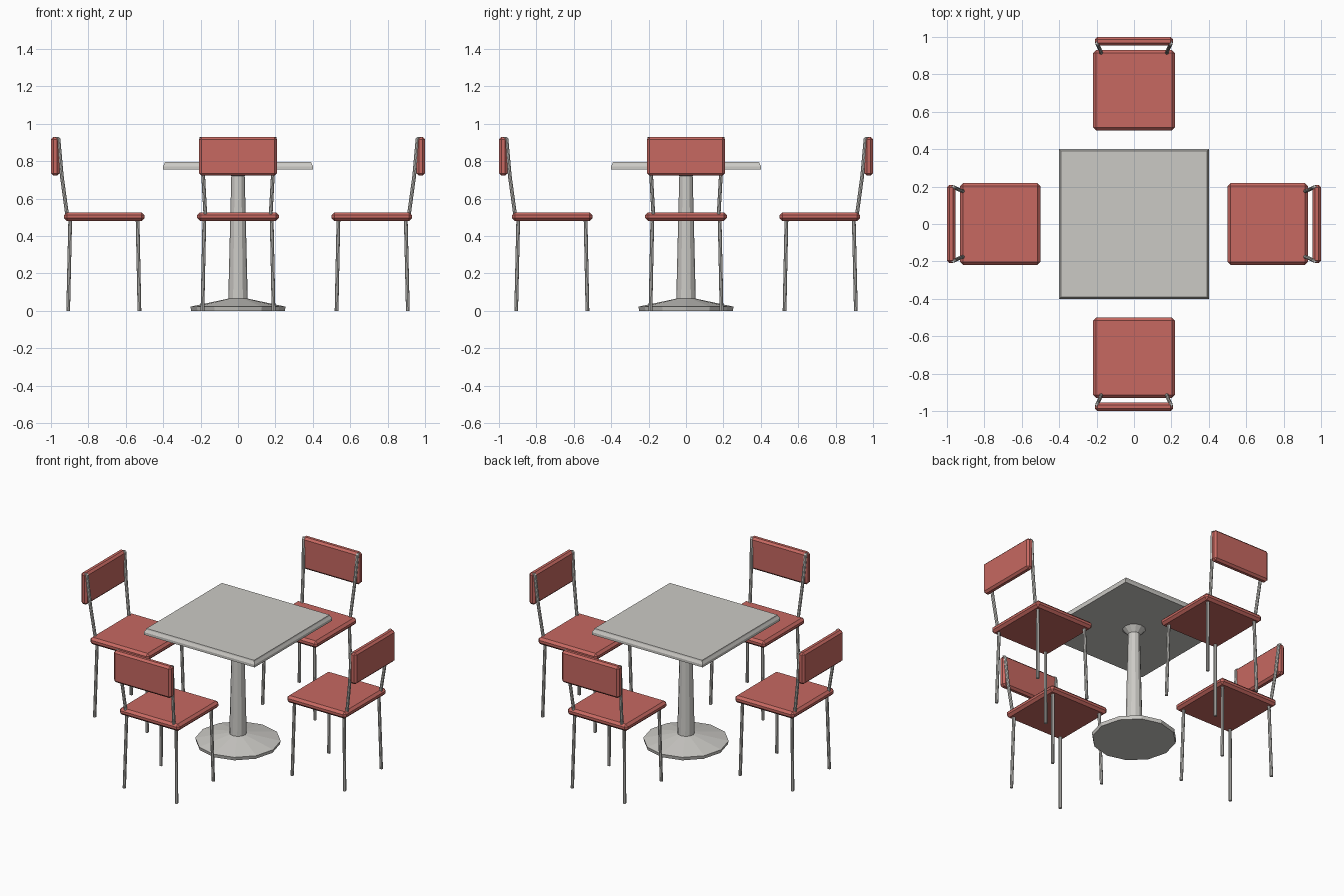
import bpy
import bmesh
from math import pi
from mathutils import Vector, Matrix

cube = bpy.data.objects.get("Cube")
if cube:
    bpy.data.objects.remove(cube, do_unlink=True)


def material(name, colour):
    mat = bpy.data.materials.new(name)
    mat.use_nodes = True
    mat.diffuse_color = (*colour, 1)
    mat.node_tree.nodes["Principled BSDF"].inputs["Base Color"].default_value = (*colour, 1)
    return mat


RED = material("red_upholstery", (0.57, 0.14, 0.12))
GREY = material("light_grey_metal", (0.60, 0.59, 0.56))


def finish(name, bm, mat, turn=0):
    bmesh.ops.transform(bm, matrix=Matrix.Rotation(turn, 4, "Z"), verts=bm.verts)
    bmesh.ops.recalc_face_normals(bm, faces=bm.faces)
    mesh = bpy.data.meshes.new(name)
    bm.to_mesh(mesh)
    bm.free()
    mesh.materials.append(mat)
    obj = bpy.data.objects.new(name, mesh)
    bpy.context.collection.objects.link(obj)
    return obj


def loft(bm, rings):
    """Skin a list of equal-length point rings and cap both ends."""
    loops = [[bm.verts.new(p) for p in ring] for ring in rings]
    n = len(loops[0])
    for a, b in zip(loops, loops[1:]):
        for i in range(n):
            j = (i + 1) % n
            bm.faces.new((a[i], a[j], b[j], b[i]))
    bm.faces.new(loops[0])
    bm.faces.new(loops[-1])


def circle(centre, radius, sides):
    return [Vector(centre) + Matrix.Rotation(2 * pi * i / sides, 3, "Z") @ Vector((radius, 0, 0))
            for i in range(sides)]


def square(half, z):
    return [(sx * half, sy * half, z) for sx, sy in ((-1, -1), (1, -1), (1, 1), (-1, 1))]


def cushion(name, low, high, chamfer, turn):
    """Box with chamfered edges between two opposite corners."""
    low, high = Vector(low), Vector(high)
    bm = bmesh.new()
    size = Matrix.Diagonal((*(high - low), 1))
    bmesh.ops.create_cube(bm, size=1, matrix=Matrix.Translation((low + high) / 2) @ size)
    bmesh.ops.bevel(bm, geom=bm.edges[:], offset=chamfer, segments=1, affect="EDGES")
    finish(name, bm, RED, turn)


def rods(name, path, radius, turn):
    """Pair of mirrored thin tubes following a path."""
    bm = bmesh.new()
    for side in (1, -1):
        loft(bm, [circle((side * x, y, z), radius, 8) for x, y, z in path])
    finish(name, bm, GREY, turn)


# Table top with a thin raised edge step
bm = bmesh.new()
loft(bm, [square(h, z) for h, z in ((0.402, 0.755), (0.402, 0.772), (0.393, 0.787), (0.391, 0.795))])
finish("table_top", bm, GREY)

# Faceted pedestal: disc foot, tapering column, flared collar
bm = bmesh.new()
profile = ((0.25, 0), (0.255, 0.022), (0.052, 0.065), (0.036, 0.72), (0.07, 0.756))
loft(bm, [circle((0, 0, z), r, 12) for r, z in profile])
finish("table_pedestal", bm, GREY)

# Four chairs around the table, each facing the centre
for place, turn in (("rear", 0), ("right", pi / 2), ("front", pi), ("left", -pi / 2)):
    cushion(place + "_chair_seat", (-0.218, 0.5, 0.48), (0.218, 0.93, 0.526), 0.015, turn)
    cushion(place + "_chair_backrest", (-0.208, 0.955, 0.722), (0.208, 1.0, 0.93), 0.013, turn)
    rods(place + "_chair_front_legs", ((0.19, 0.527, 0), (0.18, 0.537, 0.49)), 0.01, turn)
    rods(place + "_chair_back_legs", ((0.19, 0.908, 0), (0.18, 0.897, 0.49)), 0.01, turn)
    rods(place + "_chair_back_posts",
         ((0.174, 0.912, 0.5), (0.186, 0.942, 0.72), (0.196, 0.96, 0.92), (0.197, 0.968, 0.928)),
         0.01, turn)
